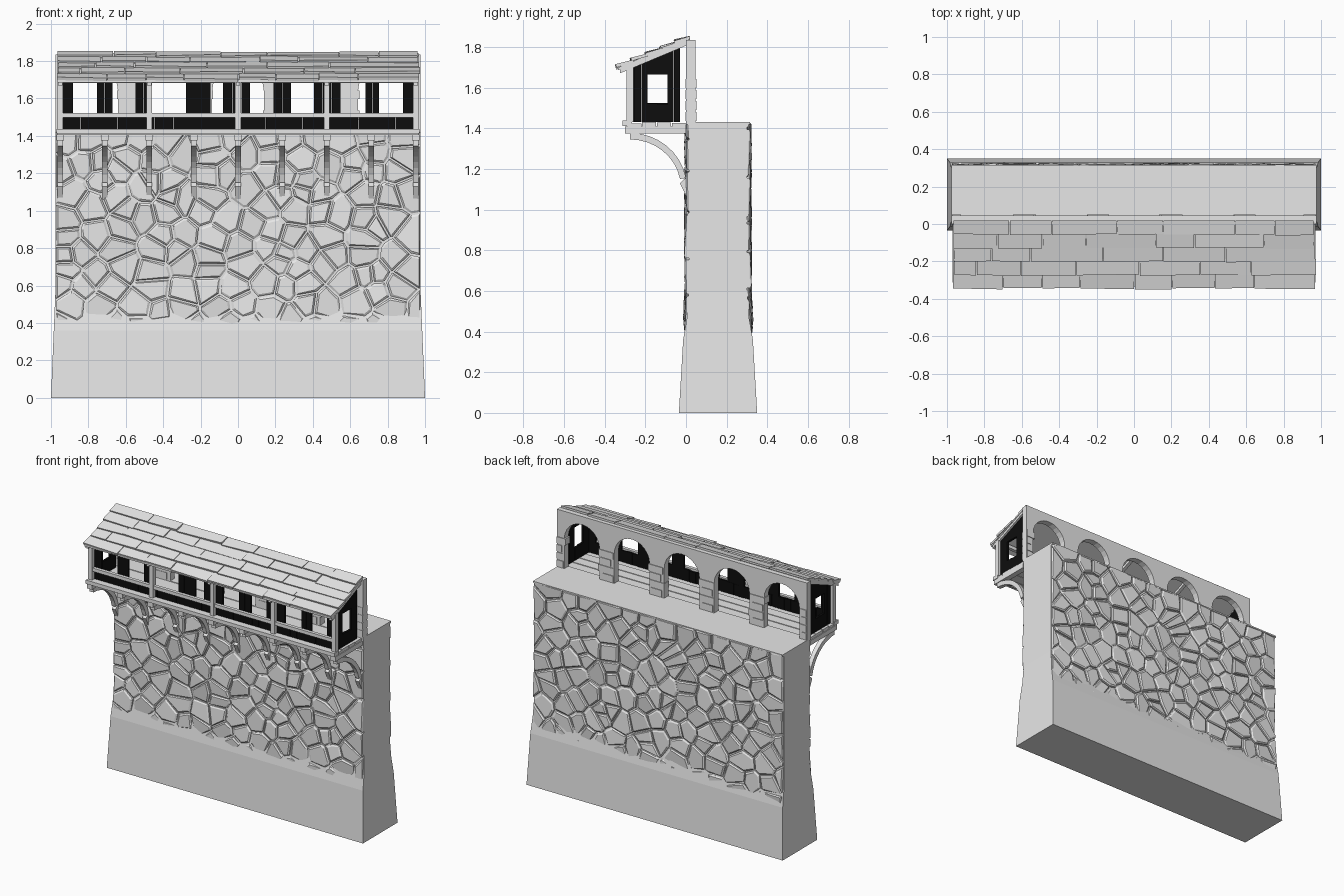
import bpy, bmesh, math, random
from mathutils import Vector

random.seed(7)
cube = bpy.data.objects.get("Cube")
if cube:
    bpy.data.objects.remove(cube, do_unlink=True)


def material(name, value):
    m = bpy.data.materials.new(name)
    m.use_nodes = True
    col = (value, value, value, 1)
    m.diffuse_color = col
    m.node_tree.nodes["Principled BSDF"].inputs["Base Color"].default_value = col
    return m


GREY = material("pale grey", 0.8)
BLACK = material("black timber", 0.004)


def finish(bm, name, mat):
    bmesh.ops.recalc_face_normals(bm, faces=bm.faces)
    mesh = bpy.data.meshes.new(name)
    bm.to_mesh(mesh)
    bm.free()
    mesh.materials.append(mat)
    ob = bpy.data.objects.new(name, mesh)
    bpy.context.scene.collection.objects.link(ob)
    return ob


def loft(bm, rings):
    """Closed solid through rings of equal point count."""
    vs = [[bm.verts.new(p) for p in r] for r in rings]
    n = len(vs[0])
    for a, b in zip(vs, vs[1:]):
        for i in range(n):
            j = (i + 1) % n
            bm.faces.new((a[i], a[j], b[j], b[i]))
    bm.faces.new(vs[0][::-1])
    bm.faces.new(vs[-1])


def bar(bm, profile, x0, x1):
    """Extrude a (y, z) profile along x."""
    loft(bm, [[(x, y, z) for y, z in profile] for x in (x0, x1)])


def box(bm, x0, x1, y0, y1, z0, z1):
    bar(bm, [(y0, z0), (y1, z0), (y1, z1), (y0, z1)], x0, x1)


def clamp(t):
    return max(0.0, min(1.0, t))


# Wall core: flared foot, face set back behind the stones
DEPTH, TOP, FLARE = 0.315, 1.43, 0.6


def face_y(z):
    return -0.035 * clamp(1 - z / FLARE)


def wall_point(x, z, out, back):
    y = face_y(z) - out
    return (x, DEPTH - y if back else y, z)


bm = bmesh.new()
rings = []
for z, out in ((0, 0), (0.36, 0), (0.48, -0.014), (FLARE, -0.014),
               (1.415, -0.014), (1.42, 0), (TOP, 0)):
    hx = 1 - 0.025 * clamp(z / FLARE)
    rings.append([wall_point(-hx, z, out, False), wall_point(hx, z, out, False),
                  wall_point(hx, z, out, True), wall_point(-hx, z, out, True)])
loft(bm, rings)
finish(bm, "wall_core", GREY)


# Irregular stones: cells around jittered seeds
def clip(poly, mid, normal):
    res = []
    for p, q in zip(poly, poly[1:] + poly[:1]):
        dp, dq = (p - mid).dot(normal), (q - mid).dot(normal)
        if dp <= 0:
            res.append(p)
        if dp * dq < 0:
            res.append(p.lerp(q, dp / (dp - dq)))
    return res


def stone_cells(x0, x1, z0, z1, cols, rows, gap):
    dx, dz = (x1 - x0) / cols, (z1 - z0) / rows
    seeds = [Vector((x0 + (c + 0.25 + 0.5 * (r % 2) + random.uniform(-.42, .42)) * dx,
                     z0 + (r + 0.5 + random.uniform(-.42, .42)) * dz))
             for r in range(rows) for c in range(cols)]
    for s in seeds:
        poly = [Vector(p) for p in ((x0, z0), (x1, z0), (x1, z1), (x0, z1))]
        for t in seeds:
            if t is not s and (t - s).length < 0.5 and poly:
                n = (t - s).normalized()
                poly = clip(poly, (s + t) / 2 - n * gap, n)
        if len(poly) > 2:
            yield poly


def add_stones(name, back):
    bm = bmesh.new()
    for poly in stone_cells(-0.972, 0.972, 0.34, 1.425, 13, 11, 0.005):
        c = sum(poly, Vector((0, 0))) / len(poly)
        ta, tb = random.uniform(-.08, .08), random.uniform(-.08, .08)
        bump = random.uniform(-0.003, 0.006)
        rings = [[], [], []]
        for p in poly:
            d = c - p
            q = p + d * min(0.5, 0.012 / max(d.length, 0.001))
            sink = 0.022 * clamp((0.46 - p.y) / 0.1)
            top = bump + ta * (q.x - c.x) + tb * (q.y - c.y) - sink
            top = max(-0.012, min(0.009, top))
            rings[0].append(wall_point(p.x, p.y, -0.03, back))
            rings[1].append(wall_point(p.x, p.y, top - 0.007, back))
            rings[2].append(wall_point(q.x, q.y, top, back))
        loft(bm, rings)
    finish(bm, name, GREY)


add_stones("front_stones", False)
add_stones("back_stones", True)

# Arcade of five round arches along the wall walk
PITCH, RADIUS, SPRING, CREST = 0.39, 0.138, 1.64, 1.835
outline = [(-0.975, TOP)]
for k in range(-2, 3):
    cx = k * PITCH
    outline.append((cx - RADIUS, TOP))
    for i in range(13):
        a = math.pi * (1 - i / 12)
        outline.append((cx + RADIUS * math.cos(a), SPRING + RADIUS * math.sin(a)))
    outline.append((cx + RADIUS, TOP))
outline += [(0.975, TOP), (0.975, CREST), (-0.975, CREST)]
bm = bmesh.new()
loft(bm, [[(x, y, z) for x, z in outline] for y in (0.0, 0.046)])
finish(bm, "arcade", GREY)

# Slightly raised blocks on the arcade piers
bm = bmesh.new()
for k in range(6):
    cx = (k - 2.5) * PITCH
    for row in range(4):
        z = TOP + 0.005 + row * 0.054
        w = 0.057 if row % 2 else 0.042
        s = random.uniform(-0.012, 0.012)
        box(bm, max(cx - w + s, -0.974), min(cx + w + s, 0.974), -0.003, 0.051, z, z + 0.046)
finish(bm, "arcade_blocks", GREY)

# Gallery floor: joists, boards and edge beam
bm = bmesh.new()
BRACKETS = [0.2375 * k for k in range(-4, 5)]
for x in BRACKETS:
    box(bm, x - 0.02, x + 0.02, -0.30, 0.0, 1.375, 1.408)
finish(bm, "floor_joists", GREY)
bm = bmesh.new()
for i in range(4):
    y = -0.29 + i * 0.0735
    box(bm, -0.965, 0.965, y, y + 0.07, 1.405, 1.424 + random.uniform(0, .006))
box(bm, -0.97, 0.97, -0.312, -0.265, 1.412, 1.438)
finish(bm, "gallery_floor", GREY)

# Curved braces under the joists
bm = bmesh.new()
STEPS = 8
arc = [(math.cos(a), math.sin(a)) for a in (math.pi / 2 * (0.12 + 0.88 * i / STEPS)
                                            for i in range(STEPS + 1))]
upper = [(-0.275 + 0.28 * c, 1.105 + 0.272 * s) for c, s in arc]
lower = [(-0.275 + 0.25 * c, 1.105 + 0.24 * s) for c, s in arc]
for x in BRACKETS:
    for i in range(STEPS):
        bar(bm, [upper[i], upper[i + 1], lower[i + 1], lower[i]], x - 0.015, x + 0.015)
    bar(bm, [(0.004, 1.06), (0.004, 1.16), (-0.03, 1.13)], x - 0.015, x + 0.015)
finish(bm, "curved_braces", GREY)

# Gallery frame: posts and rails
bm = bmesh.new()
for x in (-0.95, -0.475, 0, 0.475, 0.95):
    box(bm, x - 0.015, x + 0.015, -0.292, -0.258, 1.43, 1.705)
for z in (1.498, 1.682):
    box(bm, -0.955, 0.955, -0.286, -0.262, z, z + 0.024)
finish(bm, "gallery_frame", GREY)


# Dark plank cladding
def planks_front(bm, x0, x1, z1, count):
    w = (x1 - x0) / count
    for i in range(count):
        a = x0 + i * w
        box(bm, a + 0.001, a + w - 0.001, -0.264, -0.25 + random.uniform(-.003, .003),
            TOP, z1 + random.uniform(-.004, .004))


bm = bmesh.new()
planks_front(bm, -0.94, 0.94, 1.51, 38)
for x0, x1 in ((-.935, -.88), (-.755, -.67), (-.55, -.465), (-.28, -.145), (-.08, .065),
               (.19, .285), (.405, .55), (.68, .755), (.88, .935)):
    planks_front(bm, x0, x1, 1.70, max(1, round((x1 - x0) / 0.045)))
finish(bm, "front_planks", BLACK)


def roof_z(y):
    return 1.85 + 0.417 * (y - 0.01)


bm = bmesh.new()
for side in (-1, 1):
    x0, x1 = sorted((side * 0.932, side * 0.948))
    for a, b, opening in ((-.256, -.222, 0), (-.22, -.19, 0), (-.189, -.141, 1),
                          (-.139, -.091, 1), (-.09, -.062, 0), (-.06, -.03, 0)):
        spans = [(1.515, None)] if opening else []
        tops = [(a, roof_z(a) - 0.035), (b, roof_z(b) - 0.035)]
        if opening:
            box(bm, x0, x1, a, b, TOP, 1.52 + random.uniform(-.006, .006))
            bar(bm, [(a, 1.665), (b, 1.665), tops[1], tops[0]], x0, x1)
        else:
            bar(bm, [(a, TOP), (b, TOP), tops[1], tops[0]], x0, x1)
finish(bm, "end_planks", BLACK)

# Roof deck, rafters and overlapping boards
bm = bmesh.new()
bar(bm, [(y, roof_z(y) + dz) for y, dz in
         ((-0.335, -0.02), (0.012, -0.02), (0.012, -0.008), (-0.335, -0.008))], -0.965, 0.965)
for x in (-0.95, -0.475, 0, 0.475, 0.95):
    bar(bm, [(y, roof_z(y) + dz) for y, dz in
             ((-0.325, -0.04), (0.0, -0.04), (0.0, -0.018), (-0.325, -0.018))],
        x - 0.012, x + 0.012)
finish(bm, "roof_deck", GREY)

bm = bmesh.new()
for row in range(5):
    y0 = -0.345 + row * 0.072
    x = -0.975 + random.uniform(0, 0.015)
    end = 0.975 - random.uniform(0, 0.015)
    first = True
    while x < end - 0.01:
        nxt = x + random.uniform(0.2, 0.42) * (0.6 if first and row % 2 else 1)
        if end - nxt < 0.12:
            nxt = end
        rings = []
        lift = random.uniform(-0.002, 0.004)
        for xx in (x + 0.002, nxt - 0.002):
            ya = y0 + random.uniform(-.005, .004)
            yb = min(y0 + 0.085, 0.02)
            za = roof_z(ya) + 0.008 + lift + random.uniform(-.003, .004)
            zb = roof_z(yb) - 0.003 + lift
            rings.append([(xx, ya, za), (xx, yb, zb), (xx, yb, zb - 0.014), (xx, ya + 0.006, za - 0.016)])
        loft(bm, rings)
        x, first = nxt, False
finish(bm, "roof_boards", GREY)
